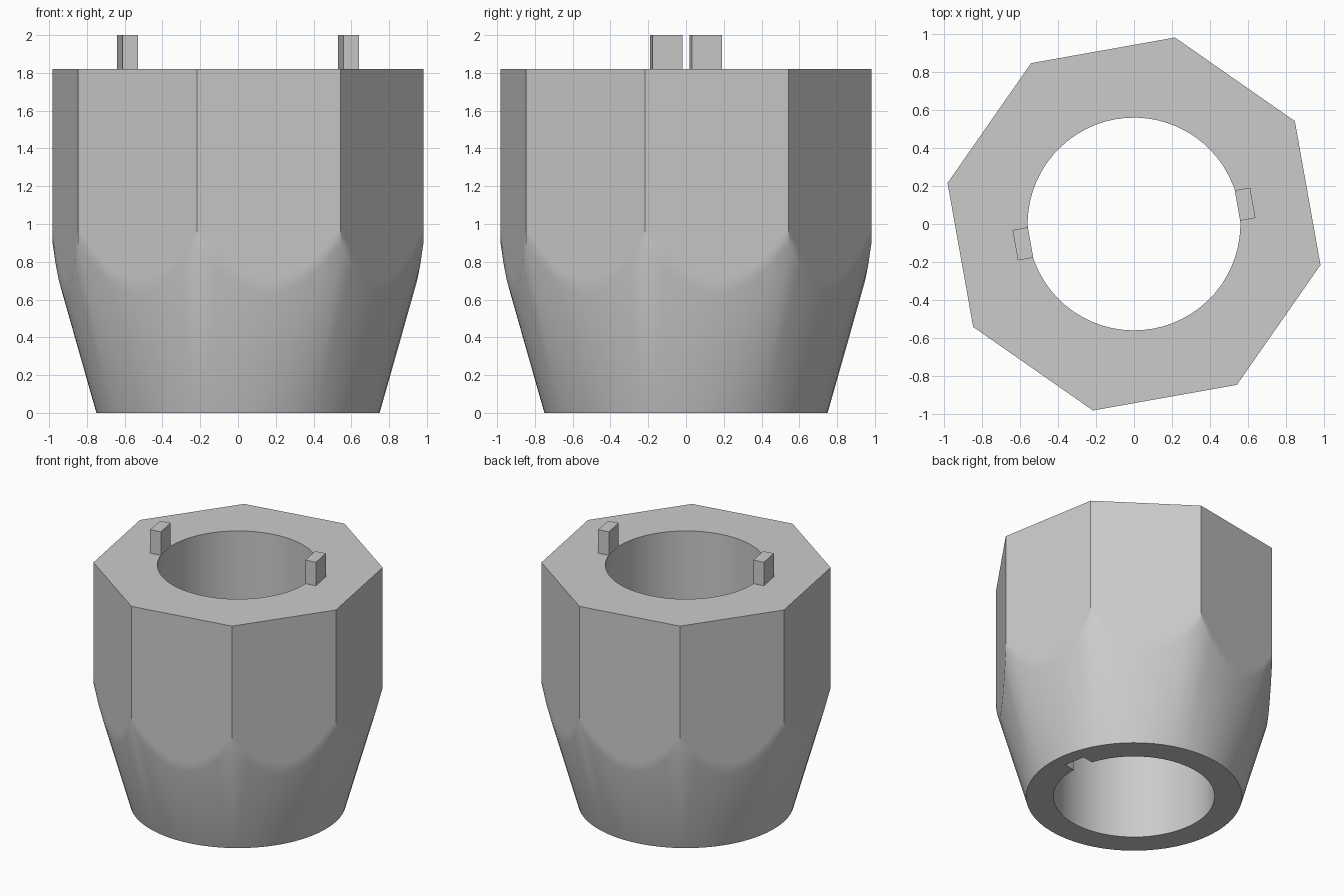
import bpy, bmesh
from math import radians, pi, cos, sin
from mathutils import Matrix

cube = bpy.data.objects.get("Cube")
if cube:
    bpy.data.objects.remove(cube, do_unlink=True)

SEGMENTS = 64            # eight per octagon side
CORNER = radians(-12.4)  # angle of one octagon corner
KEY = CORNER + pi / 8    # the lugs and notches sit on a side's middle
APOTHEM = 1.005 * cos(pi / 8)
FOOT, HOLE, TOP, SLOPE = 0.75, 0.56, 1.82, 0.284

grey = bpy.data.materials.new("plain_grey")
grey.use_nodes = True
colour = (0.6, 0.6, 0.6, 1)
grey.diffuse_color = colour
grey.node_tree.nodes["Principled BSDF"].inputs["Base Color"].default_value = colour


def make_object(name, bm):
    bmesh.ops.recalc_face_normals(bm, faces=bm.faces)
    mesh = bpy.data.meshes.new(name)
    bm.to_mesh(mesh)
    bm.free()
    mesh.materials.append(grey)
    obj = bpy.data.objects.new(name, mesh)
    bpy.context.collection.objects.link(obj)
    return obj


def make_block(name, inner, outer, width, low, high, angle):
    """Box lying along a radius at the given angle."""
    bm = bmesh.new()
    bmesh.ops.create_cube(bm, size=1)
    place = (Matrix.Rotation(angle, 4, 'Z')
             @ Matrix.Translation(((inner + outer) / 2, 0, (low + high) / 2))
             @ Matrix.Diagonal((outer - inner, width, high - low, 1)))
    bm.transform(place)
    return make_object(name, bm)


# Body: a round foot flaring into an octagonal prism, with a round bore
bm = bmesh.new()
columns = []
for i in range(SEGMENTS):
    turn = 2 * pi * i / SEGMENTS
    radius = APOTHEM / cos(turn % (pi / 4) - pi / 8)
    crease = (radius - FOOT) / SLOPE
    profile = [(FOOT, 0), (radius, crease), (radius, crease + 0.08),
               (radius, TOP), (HOLE, TOP), (HOLE, 0)]
    a = CORNER + turn
    columns.append([bm.verts.new((r * cos(a), r * sin(a), z)) for r, z in profile])
for i, column in enumerate(columns):
    after = columns[(i + 1) % SEGMENTS]
    for j in range(len(column)):
        k = (j + 1) % len(column)
        bm.faces.new((column[j], after[j], after[k], column[k]))
body = make_object("body", bm)

# Notches under the body, matching the lugs on top
for side, angle in (("left", KEY), ("right", KEY + pi)):
    cutter = make_block("notch_cutter", 0.4, 0.645, 0.164, -0.1, 0.18, angle)
    cutter.hide_render = True
    cut = body.modifiers.new("notch", 'BOOLEAN')
    cut.operation = 'DIFFERENCE'
    cut.solver = 'EXACT'
    cut.object = cutter
    bpy.context.view_layer.objects.active = body
    bpy.ops.object.modifier_apply(modifier=cut.name)
    bpy.data.objects.remove(cutter, do_unlink=True)
    make_block(side + "_lug", 0.553, 0.635, 0.162, TOP, 2.0, angle)

# Smooth the flare and bore, keep the corners crisp
bpy.ops.object.select_all(action='DESELECT')
body.select_set(True)
bpy.context.view_layer.objects.active = body
bpy.ops.object.shade_smooth_by_angle(angle=radians(30))
